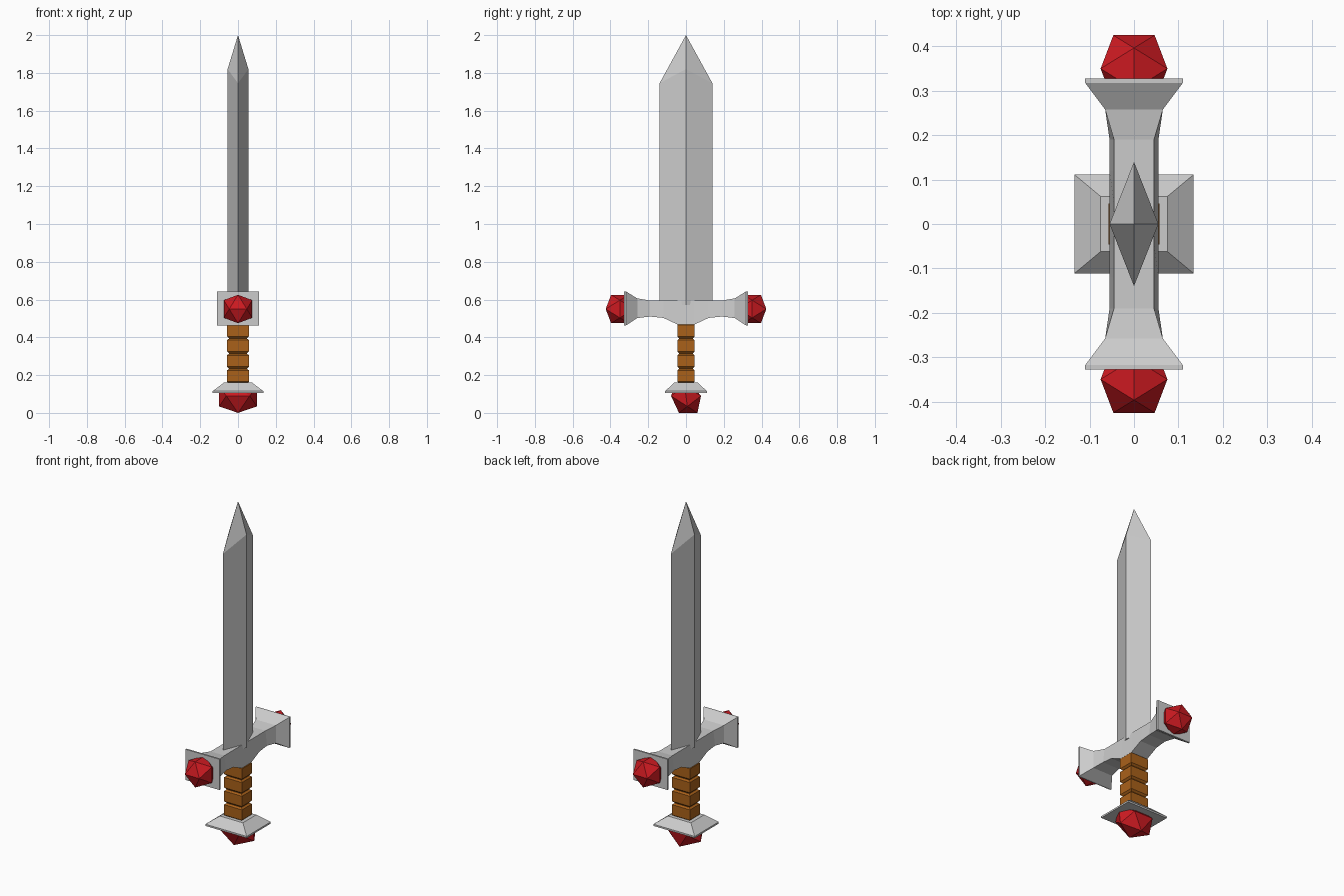
import bpy, bmesh
from mathutils import Vector

if "Cube" in bpy.data.objects:
    bpy.data.objects.remove(bpy.data.objects["Cube"])

PHI = 1.618


def material(name, color):
    m = bpy.data.materials.new(name)
    m.diffuse_color = color
    m.use_nodes = True
    m.node_tree.nodes["Principled BSDF"].inputs["Base Color"].default_value = m.diffuse_color
    return m


RED = material("red_gem", (0.6, 0.01, 0.015, 1))
LEATHER = material("leather", (0.4, 0.12, 0.01, 1))


def finish(name, bm, mat=None):
    bmesh.ops.recalc_face_normals(bm, faces=bm.faces)
    me = bpy.data.meshes.new(name)
    bm.to_mesh(me)
    bm.free()
    ob = bpy.data.objects.new(name, me)
    bpy.context.collection.objects.link(ob)
    if mat:
        me.materials.append(mat)
    return ob


def loft(name, rings, mat=None, tip=None):
    """Skin a list of equal-sized rings, capped or closed to a tip."""
    bm = bmesh.new()
    vs = [[bm.verts.new(p) for p in r] for r in rings]
    n = len(vs[0])
    for a, b in zip(vs, vs[1:]):
        for i in range(n):
            j = (i + 1) % n
            bm.faces.new((a[i], a[j], b[j], b[i]))
    bm.faces.new(vs[0])
    if tip:
        t = bm.verts.new(tip)
        for i in range(n):
            bm.faces.new((vs[-1][i], vs[-1][(i + 1) % n], t))
    else:
        bm.faces.new(vs[-1])
    return finish(name, bm, mat)


def rect(x, y, z):
    return [(-x, -y, z), (x, -y, z), (x, y, z), (-x, y, z)]


def gem(name, centre, size, shear=0, top=9):
    """Icosahedron with an edge facing each axis, optionally sheared and cut."""
    bm = bmesh.new()
    for s in (-1, 1):
        for t in (-PHI, PHI):
            for p in ((s, t, 0), (0, s, t), (t, 0, s)):
                v = Vector([a * b for a, b in zip(p, size)])
                v.y -= shear * v.z
                v += Vector(centre)
                v.z = min(v.z, top)
                bm.verts.new(v)
    bmesh.ops.convex_hull(bm, input=bm.verts)
    return finish(name, bm, RED)


# Blade: diamond section with raised ridges at the point
def diamond(zx, zy):
    return [(-0.055, 0, zx), (0, -0.14, zy), (0.055, 0, zx), (0, 0.14, zy)]


loft("blade", [diamond(0.57, 0.57), diamond(1.82, 1.745)], tip=(0, 0, 2))

# Crossguard: y, lower half width, upper half width, bottom z, top z
half = [(0.045, 0.055, 0.045, 0.468, 0.595),
        (0.12, 0.055, 0.045, 0.503, 0.595),
        (0.19, 0.055, 0.045, 0.51, 0.595),
        (0.258, 0.065, 0.065, 0.502, 0.606),
        (0.318, 0.11, 0.11, 0.463, 0.643),
        (0.328, 0.11, 0.11, 0.463, 0.643)]
stations = [(-s[0], *s[1:]) for s in reversed(half)] + half
loft("crossguard", [[(-w, y, z0), (w, y, z0), (u, y, z1), (-u, y, z1)]
                    for y, w, u, z0, z1 in stations])

# Grip: four wrapped bands with chamfered grooves
rings = []
for i in range(4):
    z = 0.155 + i * 0.08
    rings += [rect(0.048, 0.036, z), rect(0.058, 0.046, z + 0.01),
              rect(0.058, 0.046, z + 0.07), rect(0.048, 0.036, z + 0.078)]
loft("grip", rings, LEATHER)

# Pommel plate
loft("pommel_plate", [rect(0.134, 0.111, 0.105), rect(0.134, 0.111, 0.115),
                      rect(0.075, 0.062, 0.16)])

# Gems
gem("pommel_gem", (0, 0, 0.09), (0.0618, 0.049, 0.0556), shear=0.13, top=0.14)
for side, s in (("left", -1), ("right", 1)):
    gem("guard_gem_" + side, (0, s * 0.35, 0.55), (0.0465,) * 3)
